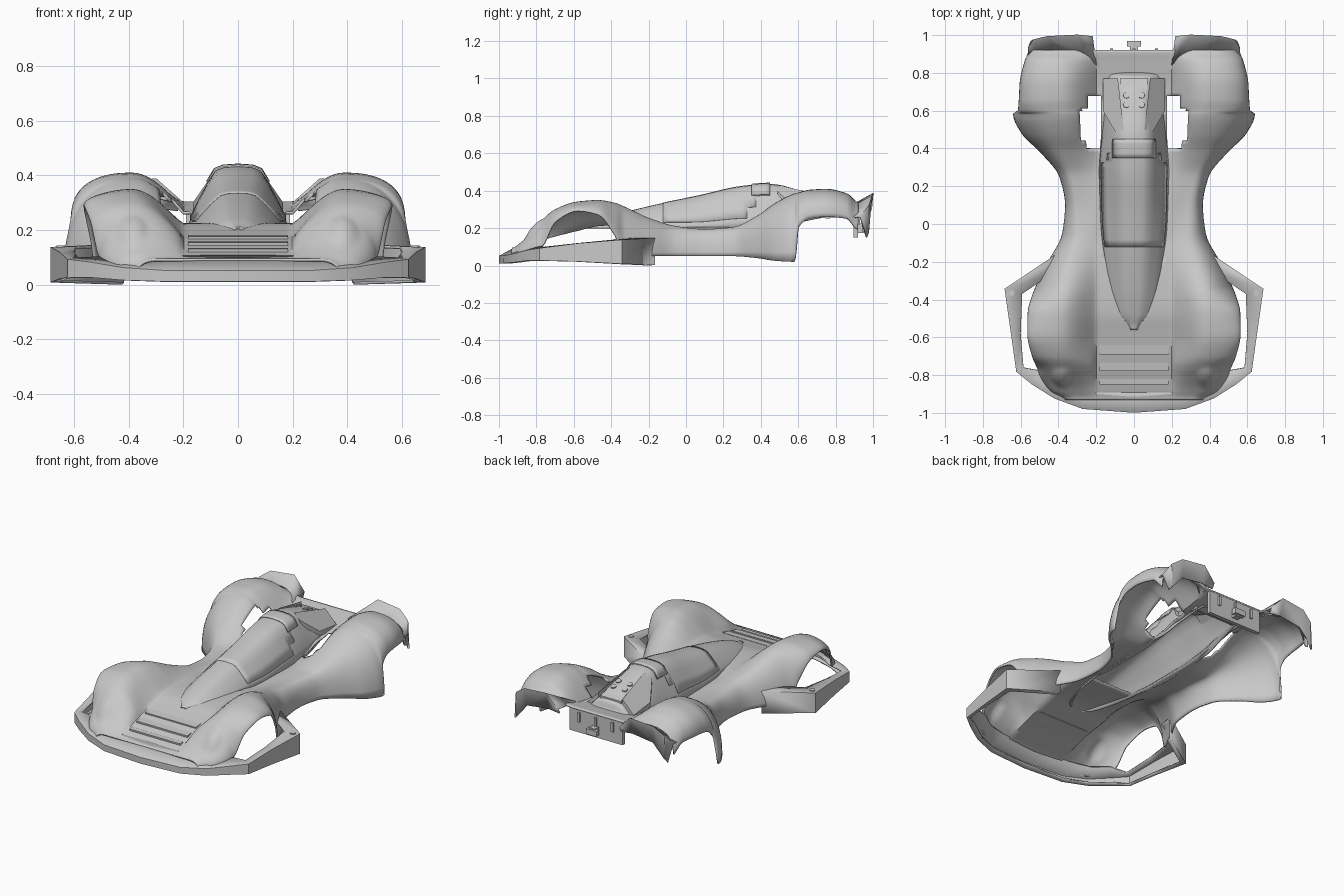
import bpy, bmesh, math
from mathutils import Vector

cube = bpy.data.objects.get("Cube")
if cube:
    bpy.data.objects.remove(cube, do_unlink=True)

grey = bpy.data.materials.new("body_grey")
grey.use_nodes = True
colour = (0.58, 0.58, 0.58, 1)
grey.diffuse_color = colour
grey.node_tree.nodes["Principled BSDF"].inputs["Base Color"].default_value = colour


def finish(name, bm, mirror=True, shell=0.0, angle=35):
    """Turn a bmesh into a finished object, optionally mirrored and thickened."""
    bmesh.ops.recalc_face_normals(bm, faces=bm.faces)
    mesh = bpy.data.meshes.new(name)
    bm.to_mesh(mesh)
    bm.free()
    mesh.materials.append(grey)
    ob = bpy.data.objects.new(name, mesh)
    bpy.context.collection.objects.link(ob)
    bpy.ops.object.select_all(action="DESELECT")
    ob.select_set(True)
    bpy.context.view_layer.objects.active = ob
    bpy.ops.object.shade_smooth_by_angle(angle=math.radians(angle))
    if mirror:
        mod = ob.modifiers.new("mirror", "MIRROR")
        mod.merge_threshold = 0.0005
    if shell:
        mod = ob.modifiers.new("shell", "SOLIDIFY")
        mod.thickness = shell
        mod.offset = 0
    return ob


def stations(rows, steps):
    """Smooth, overshoot-free interpolation between key rows (first value is the position)."""
    def slope(i, c):
        if i == 0 or i == len(rows) - 1:
            return 0
        a = (rows[i][c] - rows[i-1][c]) / (rows[i][0] - rows[i-1][0])
        b = (rows[i+1][c] - rows[i][c]) / (rows[i+1][0] - rows[i][0])
        return 2 * a * b / (a + b) if a * b > 0 else 0
    out = []
    for i in range(len(rows) - 1):
        h = rows[i+1][0] - rows[i][0]
        for s in range(steps):
            t = s / steps
            row = [rows[i][0] + h * t]
            for c in range(1, len(rows[0])):
                p, q = rows[i][c], rows[i+1][c]
                m, n = slope(i, c) * h, slope(i + 1, c) * h
                e = t * t * (3 - 2 * t)
                row.append(p + (q - p) * e + m * t * (1 - t) ** 2 - n * t * t * (1 - t))
            out.append(row)
    return out + [list(rows[-1])]


def loft(sections, drop=lambda c: False):
    """Grid of quads through equal-length sections, skipping faces where drop is true."""
    bm = bmesh.new()
    grid = [[bm.verts.new(p) for p in sec] for sec in sections]
    for a, b in zip(grid, grid[1:]):
        for i in range(len(a) - 1):
            quad = (a[i], a[i+1], b[i+1], b[i])
            if not drop(sum((v.co for v in quad), Vector()) / 4):
                bm.faces.new(quad)
    bmesh.ops.delete(bm, geom=[v for v in bm.verts if not v.link_faces], context="VERTS")
    return bm


def prism(name, pts, thick):
    bm = bmesh.new()
    face = bm.faces.new([bm.verts.new(p) for p in pts])
    new = bmesh.ops.extrude_face_region(bm, geom=[face])["geom"]
    bmesh.ops.translate(bm, verts=[v for v in new if isinstance(v, bmesh.types.BMVert)],
                        vec=(0, 0, -thick))
    return finish(name, bm)


def box(name, centre, size, tilt=0):
    bm = bmesh.new()
    bmesh.ops.create_cube(bm, size=1)
    bmesh.ops.scale(bm, vec=size, verts=bm.verts)
    ob = finish(name, bm, False)
    ob.location, ob.rotation_euler.x = centre, tilt


def disc(name, centre, radius, depth, tilt=0):
    bm = bmesh.new()
    bmesh.ops.create_cone(bm, cap_ends=True, segments=20, radius1=radius, radius2=radius, depth=depth)
    ob = finish(name, bm, False)
    ob.location, ob.rotation_euler.x = centre, tilt


# Main shell: y, outer width, lower edge, crest x, crest height, hood height
XI = 0.2
HULL = [
    (-.93, .36, .06, .30, .09, .09), (-.88, .44, .07, .34, .12, .105),
    (-.8, .495, .09, .37, .2, .13), (-.77, .505, .1, .38, .235, .14),
    (-.7, .535, .23, .39, .295, .16), (-.58, .56, .29, .395, .337, .19),
    (-.47, .558, .27, .39, .345, .215), (-.38, .535, .16, .375, .33, .22),
    (-.33, .515, .05, .365, .31, .22), (-.2, .45, .05, .33, .25, .215),
    (-.05, .375, .05, .28, .205, .2), (.1, .36, .05, .29, .19, .2),
    (.25, .39, .05, .32, .20, .2), (.38, .49, .04, .36, .26, .21),
    (.48, .59, .025, .37, .33, .225), (.58, .635, .02, .38, .38, .25),
    (.6, .61, .20, .385, .385, .25), (.66, .605, .25, .39, .4, .26),
    (.75, .60, .26, .39, .405, .27), (.86, .575, .25, .39, .38, .29),
    (.92, .555, .19, .39, .335, .3)]


def lens(x, y):
    """Height of the headlight bulge in the front fender."""
    r = ((x - .38) / .11) ** 2 + ((y + .66) / .2) ** 2
    return .1 + .17 * math.sqrt(1 - r) if r < 1 else 0


def hull_section(row):
    y, w, low, xp, zp, zi = row
    front = min(1, max(0, -y * 5))
    nose = min(1, max(0, (-.62 - y) * 8))
    inner, outer = 1 + .2 * front - .55 * nose, .85 + .2 * front
    pts = [(XI * i / 8, y, zi) for i in range(8)]
    for i in range(13):
        t = i / 12
        x = XI + (xp - XI) * t
        z = zi + (zp - zi) * math.sin(t * math.pi / 2) ** inner
        pts.append((x, y, max(z, lens(x, y))))
    for i in range(1, 15):
        a = i / 14 * math.pi / 2
        x = xp + (w - xp) * math.sin(a) ** outer
        z = low + (zp - low) * max(0, math.cos(a)) ** outer
        pts.append((x, y, max(z, lens(x, y))))
    return pts


def hull_gap(c):
    under_canopy = c.x < .14 and -.2 < c.y < .74
    reach = .285 if abs(c.y - .53) < .08 else .25
    beside_spine = .17 < c.x < reach and .4 < c.y < .67
    return under_canopy or beside_spine


hull = stations(HULL, 5)
finish("main_shell", loft([hull_section(r) for r in hull], hull_gap), shell=.01, angle=40)

# Nose lip and side bumper: outer x y, inner x y, bottom, outer top, inner top
LIP = [
    (0, -.995, 0, -.89, .015, .05, .105), (.27, -.975, .25, -.89, .015, .05, .102),
    (.42, -.92, .38, -.85, .02, .06, .095), (.54, -.845, .48, -.78, .03, .08, .1),
    (.62, -.78, .585, -.76, .03, .09, .095), (.648, -.58, .6, -.58, .025, .115, .115),
    (.682, -.345, .592, -.37, .012, .135, .135), (.42, -.17, .43, -.26, .005, .145, .145)]
finish("nose_and_bumper", loft([[(a + (c - a) * .35, b + (d - b) * .35, lo), (a, b, lo),
                                 (a, b, hi), (c, d, top)]
                                for a, b, c, d, lo, hi, top in LIP]), shell=.01, angle=25)
for side in (-1, 1):
    disc("bumper_bolt", (side * .648, -.365, .136), .016, .014)

# Canopy and spine: y, base width, top width, height, base height
CANOPY = [
    (-.56, .015, .008, .207, .2), (-.48, .085, .035, .235, .2), (-.35, .13, .05, .275, .2),
    (-.16, .16, .06, .322, .2), (.07, .18, .068, .37, .19), (.3, .182, .075, .42, .2),
    (.45, .172, .078, .432, .2), (.6, .16, .07, .4, .23), (.78, .14, .07, .325, .26),
    (.8, .135, .07, .28, .26)]


def canopy_section(row):
    y, w, tw, z, base = row
    h = z - base
    profile = [(0, 1), (tw * .6, .985), (tw, .93), (tw * .72 + w * .28, .74),
               (tw * .4 + w * .6, .48), (tw * .13 + w * .87, .22), (w, 0)]
    return [(x, y, base + h * f) for x, f in profile]


canopy = stations(CANOPY, 6)
finish("canopy", loft([canopy_section(r) for r in canopy]), shell=.008, angle=40)


def canopy_plate(name, start, end, points, lift, drop=lambda c: False):
    """Thin plate standing proud of the canopy between two positions."""
    rows = []
    for row in canopy:
        if start < row[0] < end:
            pts = [Vector(p) + Vector((lift, 0, lift)) for p in canopy_section(row)[:points]]
            pts[0].x = 0
            rows.append(pts)
    finish(name, loft(rows, drop), shell=.006, angle=40)


canopy_plate("cockpit_window", -.13, .46, 6, .003, lambda c: c.z < .25 + (c.y - .28) * .9)
canopy_plate("roof_scoop", .33, .47, 4, .008)

# Tail wings and sloping engine panel
prism("tail_wing", [(.055, .5, .43), (.1, .49, .395), (.165, .6, .3), (.165, .77, .28),
                    (.085, .77, .362)], .03)
prism("engine_panel", [(0, .5, .428), (.04, .5, .428), (.075, .77, .345), (0, .77, .345)], .03)
slope = -math.atan2(.083, .27)
for x in (-.04, .04):
    for y in (.63, .68):
        disc("engine_button", (x, y, .428 - .307 * (y - .5)), .017, .022, slope)

# Hood slats following the slope of the hood
for y, depth in ((-.665, .05), (-.755, .045), (-.835, .03)):
    z = min(hull, key=lambda r: abs(r[0] - y))[-1]
    box("hood_slat", (0, y, z + .006), (.365, depth, .014), .12)

# Upswept tail of each rear fender: dome edge, flared lip, lower edge
FLIP = [
    ((.2, .84, .295), (.22, .99, .3), (.22, .975, .27)),
    ((.28, .9, .315), (.3, 1, .385), (.3, .975, .28)),
    ((.4, .922, .33), (.46, .992, .37), (.45, .975, .26)),
    ((.5, .91, .3), (.53, .975, .32), (.52, .975, .18)),
    ((.558, .88, .255), (.558, .93, .26), (.545, .965, .15))]
finish("fender_tail", loft(FLIP), shell=.01, angle=40)

# Rear panel with ribs and hook
box("rear_panel", (0, .907, .225), (.38, .024, .15))
for x in (-.12, 0, .12):
    box("rear_rib", (x, .92, .25), (.016, .02, .06))
box("hook_stem", (0, .935, .2), (.04, .05, .05))
box("hook_head", (0, .955, .2), (.075, .03, .035))
